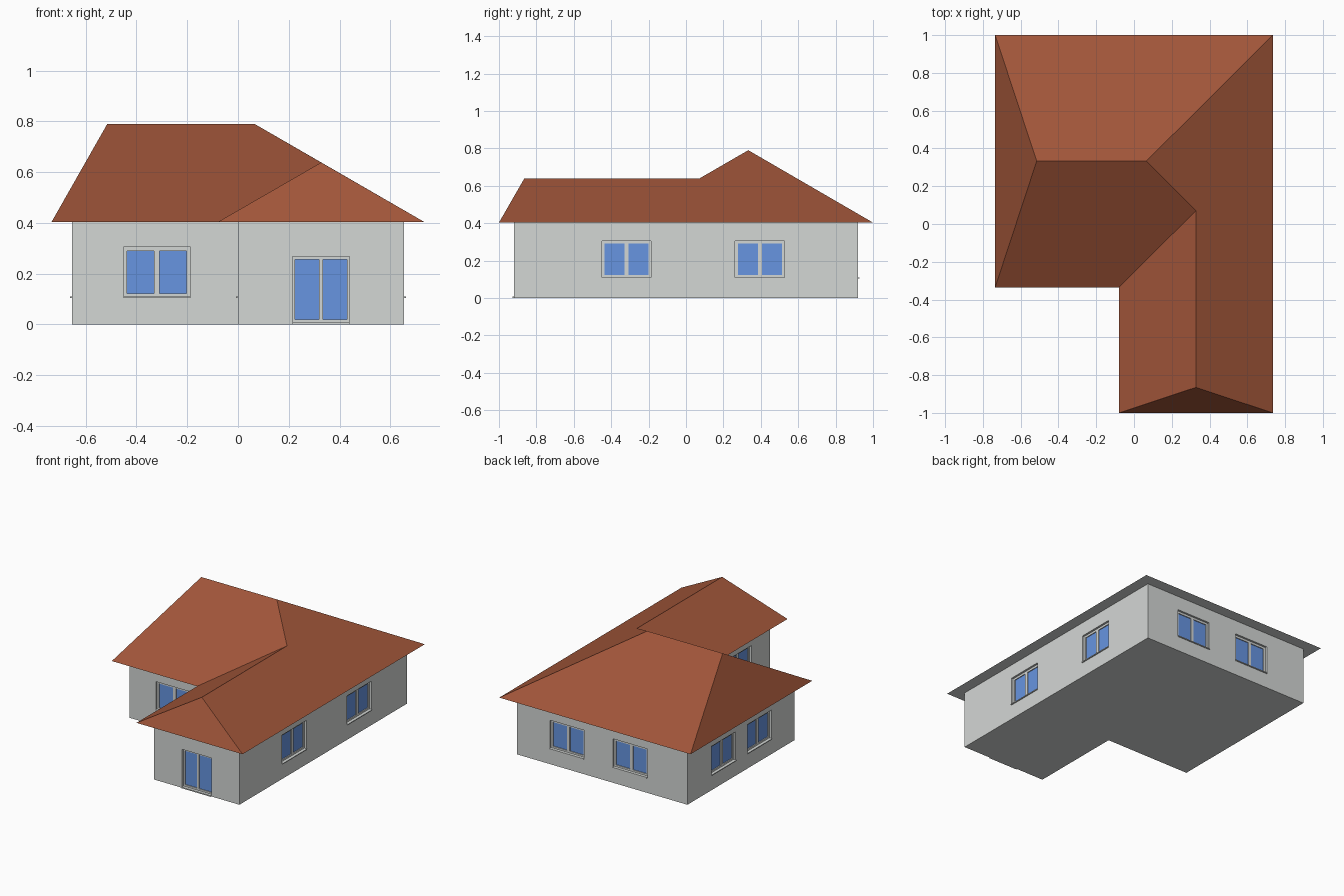
import bpy, bmesh, math
from mathutils import Matrix, Vector

if "Cube" in bpy.data.objects:
    bpy.data.objects.remove(bpy.data.objects["Cube"])


def material(name, rgb):
    m = bpy.data.materials.new(name)
    lin = [((c / 255 + 0.055) / 1.055) ** 2.4 for c in rgb]
    m.diffuse_color = (*lin, 1)
    m.use_nodes = True
    m.node_tree.nodes["Principled BSDF"].inputs["Base Color"].default_value = m.diffuse_color
    return m


WALL = material("light grey plaster", (212, 215, 213))
ROOF = material("terracotta roof", (160, 85, 57))
GLASS = material("blue glass", (103, 149, 225))


def make_object(name, bm, *mats):
    bmesh.ops.recalc_face_normals(bm, faces=bm.faces)
    mesh = bpy.data.meshes.new(name)
    bm.to_mesh(mesh)
    bm.free()
    for m in mats:
        mesh.materials.append(m)
    ob = bpy.data.objects.new(name, mesh)
    bpy.context.collection.objects.link(ob)
    return ob


def box(bm, frame, u, d, z):
    """Box in wall space: u along the wall, d outwards, z up."""
    size = (d[1] - d[0], u[1] - u[0], z[1] - z[0])
    mid = (sum(d) / 2, sum(u) / 2, sum(z) / 2)
    bmesh.ops.create_cube(bm, size=1, matrix=frame @ Matrix.Translation(mid)
                          @ Matrix.Diagonal((*size, 1)))


def cut(ob, bm):
    cutter = make_object("opening_cutter", bm)
    cutter.hide_render = True
    mod = ob.modifiers.new("openings", 'BOOLEAN')
    mod.operation, mod.solver, mod.object = 'DIFFERENCE', 'EXACT', cutter
    bpy.context.view_layer.objects.active = ob
    bpy.ops.object.modifier_apply(modifier=mod.name)
    bpy.data.objects.remove(cutter)


# L-shaped walls
EAVE = 0.403
plan = [(-0.655, -0.255), (0, -0.255), (0, -0.92),
        (0.655, -0.92), (0.655, 0.92), (-0.655, 0.92)]
bm = bmesh.new()
base = bm.faces.new([bm.verts.new((x, y, 0)) for x, y in plan])
top = bmesh.ops.extrude_face_region(bm, geom=[base])["geom"]
bmesh.ops.translate(bm, vec=(0, 0, EAVE),
                    verts=[v for v in top if isinstance(v, bmesh.types.BMVert)])
walls = make_object("walls", bm, WALL)

# Openings: centre on the wall, outward direction in degrees, is it a door
openings = [
    (-0.32, -0.255, -90, False), (0.3275, -0.92, -90, True),
    (0.655, -0.318, 0, False), (0.655, 0.395, 0, False),
    (0.27, 0.92, 90, False), (-0.215, 0.92, 90, False),
    (-0.655, 0.523, 180, False), (-0.655, 0.131, 180, False),
    (0, -0.587, 180, False),
]
reveals, recesses, panes, sills = (bmesh.new() for _ in range(4))
for x, y, angle, door in openings:
    frame = Matrix.Translation((x, y, 0)) @ Matrix.Rotation(math.radians(angle), 4, 'Z')
    if door:
        half, z, pane_u, pane_z, sill_z = 0.112, (0.008, 0.267), (0.008, 0.102), (0.02, 0.255), (0, 0.008)
    else:
        half, z, pane_u, pane_z, sill_z = 0.132, (0.11, 0.305), (0.011, 0.117), (0.122, 0.29), (0.104, 0.11)
    box(reveals, frame, (-half, half), (-0.014, 0.02), z)
    box(sills, frame, (-half, half), (-0.014, 0.007), sill_z)
    for side in (-1, 1):
        u = sorted(side * p for p in pane_u)
        box(recesses, frame, u, (-0.024, 0.01), pane_z)
        box(panes, frame, u, (-0.026, -0.02), pane_z)
cut(walls, reveals)
cut(walls, recesses)
make_object("window_panes", panes, GLASS)
make_object("window_sills", sills, WALL)

# Hipped roof: eave corners, then ridge points
points = {
    "front_left": (-0.735, -0.335, EAVE), "valley": (-0.08, -0.335, EAVE),
    "wing_left": (-0.08, -1, EAVE), "wing_right": (0.735, -1, EAVE),
    "back_right": (0.735, 1, EAVE), "back_left": (-0.735, 1, EAVE),
    "ridge_left": (-0.515, 0.333, 0.79), "ridge_right": (0.065, 0.333, 0.79),
    "wing_ridge_back": (0.3275, 0.07, 0.638), "wing_ridge_front": (0.3275, -0.865, 0.638),
}
bm = bmesh.new()
v = {k: bm.verts.new(p) for k, p in points.items()}
for names in (
    "front_left valley wing_ridge_back ridge_right ridge_left",
    "valley wing_left wing_ridge_front wing_ridge_back",
    "wing_left wing_right wing_ridge_front",
    "wing_right back_right ridge_right wing_ridge_back wing_ridge_front",
    "back_right back_left ridge_left ridge_right",
    "back_left front_left ridge_left",
    "front_left back_left back_right wing_right wing_left valley",
):
    bm.faces.new([v[n] for n in names.split()])
roof = make_object("roof", bm, ROOF, WALL)
# The level underside is the grey soffit
for p in roof.data.polygons:
    p.material_index = 1 if p.normal.z < -0.9 else 0
